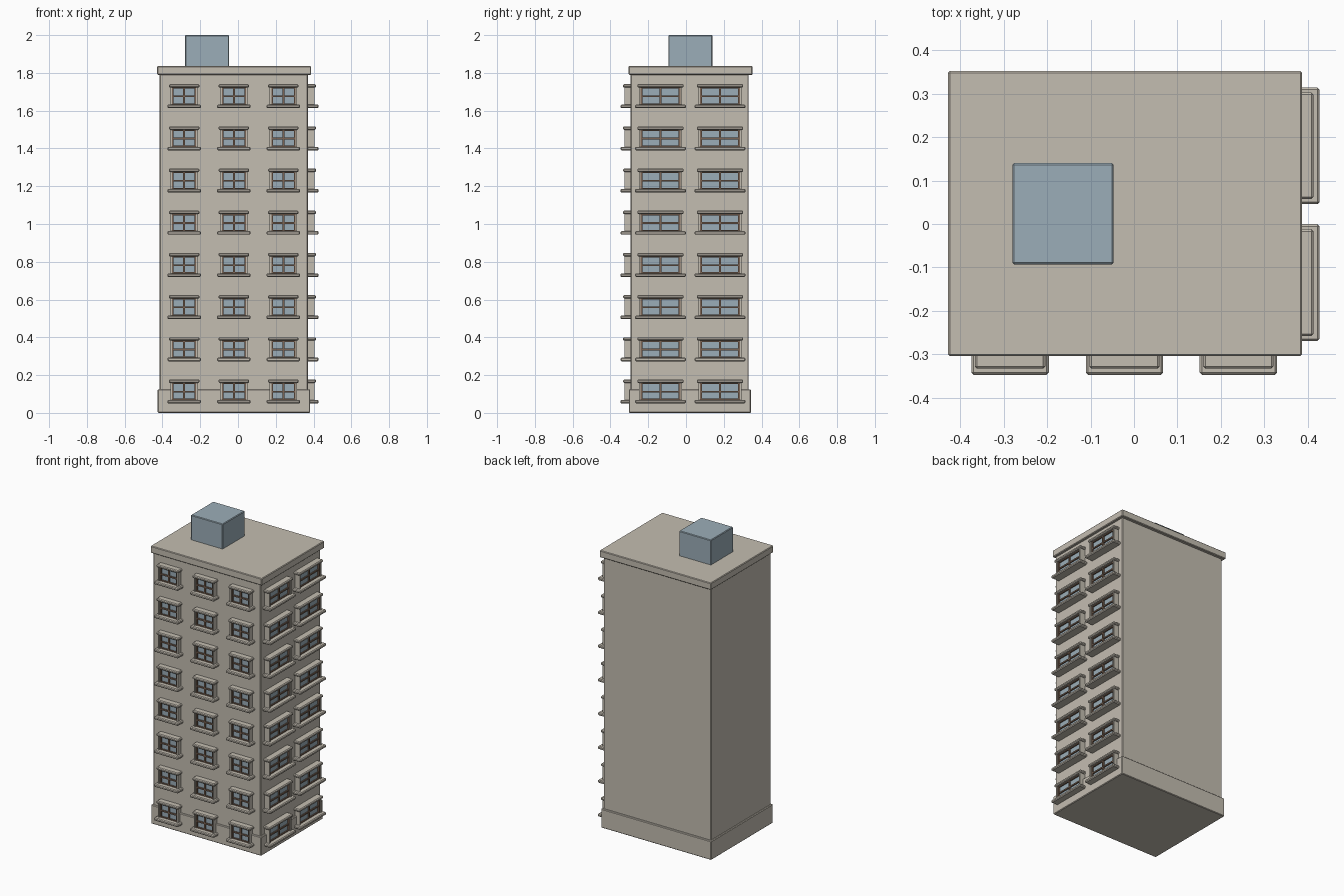
import bpy, bmesh, math
from mathutils import Matrix, Vector

cube = bpy.data.objects.get("Cube")
if cube:
    bpy.data.objects.remove(cube, do_unlink=True)


def material(name, rgb):
    m = bpy.data.materials.new(name)
    m.use_nodes = True
    m.diffuse_color = (*rgb, 1)
    bsdf = m.node_tree.nodes["Principled BSDF"]
    bsdf.inputs["Base Color"].default_value = (*rgb, 1)
    bsdf.inputs["Roughness"].default_value = 0.8
    return m


STONE = material("stone", (0.55, 0.51, 0.44))
GLASS = material("blue_glass", (0.33, 0.42, 0.48))
WOOD = material("brown_frame", (0.20, 0.13, 0.09))
MATERIALS = [STONE, GLASS, WOOD]


def add_box(bm, x, y, z, mat=0, bevel=0.0):
    """Box from three (low, high) ranges, with optional chamfered edges."""
    size = Vector((x[1] - x[0], y[1] - y[0], z[1] - z[0]))
    centre = Vector((sum(x), sum(y), sum(z))) / 2
    mtx = Matrix.Translation(centre) @ Matrix.Diagonal((*size, 1))
    verts = bmesh.ops.create_cube(bm, size=1, matrix=mtx)["verts"]
    faces = {f for v in verts for f in v.link_faces}
    for f in faces:
        f.material_index = mat
    if bevel:
        edges = list({e for v in verts for e in v.link_edges})
        bmesh.ops.bevel(bm, geom=edges, offset=bevel, segments=1,
                        affect='EDGES', material=mat)


def finish(bm, name):
    mesh = bpy.data.meshes.new(name)
    bm.to_mesh(mesh)
    bm.free()
    for m in MATERIALS:
        mesh.materials.append(m)
    return mesh


def place(name, mesh, loc=(0, 0, 0), turn=0.0):
    ob = bpy.data.objects.new(name, mesh)
    ob.location = loc
    ob.rotation_euler.z = turn
    bpy.context.collection.objects.link(ob)


def block(name, x, y, z, mat=0, bevel=0.004):
    bm = bmesh.new()
    add_box(bm, x, y, z, mat, bevel)
    place(name, finish(bm, name))


# Building mass
block("tower_wall", (-0.415, 0.37), (-0.293, 0.332), (0.01, 1.81))
block("plinth", (-0.425, 0.382), (-0.303, 0.344), (0, 0.125))
block("roof_slab", (-0.428, 0.387), (-0.304, 0.352), (1.79, 1.836))
block("roof_box", (-0.28, -0.047), (-0.093, 0.14), (1.82, 2.0), mat=1)


def window_mesh(name, sill, lintel, frame, pane):
    """Window facing -y, wall plane at y = 0, sill bottom at z = 0."""
    bm = bmesh.new()
    s, l, f, p = sill / 2, lintel / 2, frame / 2, pane / 2
    add_box(bm, (-s, s), (-0.054, 0.01), (0, 0.019), bevel=0.005)
    add_box(bm, (-l, l), (-0.040, 0.01), (0.109, 0.127), bevel=0.005)
    # Stone jambs, wooden casing and glazing bars around the glass
    for side in (-1, 1):
        jamb = sorted((side * f, side * (f - 0.009)))
        casing = sorted((side * (f - 0.009), side * p))
        add_box(bm, jamb, (-0.033, 0.01), (0.015, 0.113))
        add_box(bm, casing, (-0.026, 0.01), (0.015, 0.113), mat=2)
    for low, high in ((0.015, 0.025), (0.058, 0.067), (0.103, 0.113)):
        add_box(bm, (-p, p), (-0.024, 0.01), (low, high), mat=2)
    add_box(bm, (-0.005, 0.005), (-0.025, 0.01), (0.02, 0.11), mat=2)
    add_box(bm, (-p, p), (-0.016, 0.01), (0.02, 0.11), mat=1)
    return finish(bm, name)


# Eight storeys of windows on the front and the left side
front_mesh = window_mesh("front_window", 0.178, 0.162, 0.145, 0.112)
side_mesh = window_mesh("side_window", 0.269, 0.246, 0.228, 0.192)
for floor in range(8):
    z = 0.05 + 0.2233 * floor
    for col, x in enumerate((-0.285, -0.022, 0.24)):
        place(f"front_window_{floor + 1}_{col + 1}", front_mesh, (x, -0.293, z))
    for col, y in enumerate((-0.135, 0.18)):
        place(f"side_window_{floor + 1}_{col + 1}", side_mesh,
              (0.373, y, z), math.pi / 2)
